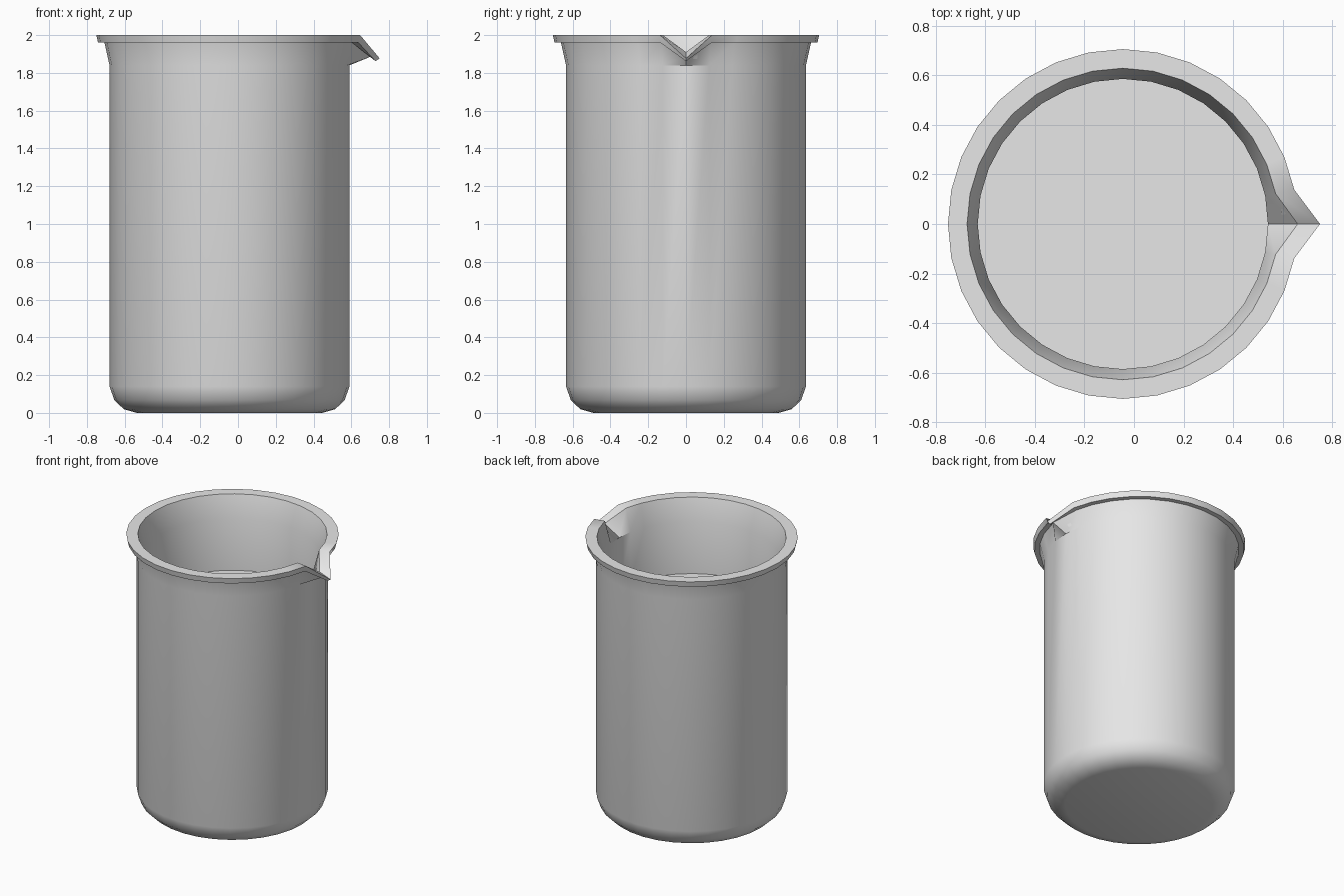
import bpy
import bmesh
from math import sin, cos, pi, radians

cube = bpy.data.objects.get("Cube")
if cube:
    bpy.data.objects.remove(cube)

SIDES = 32
CENTRE_X = -0.045

# Single pale grey material
grey = bpy.data.materials.new("pale_grey")
grey.use_nodes = True
colour = (0.8, 0.8, 0.8, 1)
grey.diffuse_color = colour
grey.node_tree.nodes["Principled BSDF"].inputs["Base Color"].default_value = colour

# Profile (radius, height) from the underside, over the lip, down to the inner floor.
# A third entry gives the pulled-out spout position (x, z) on that ring.
profile = [
    (0.49, 0.0, None),
    (0.56, 0.02, None),
    (0.61, 0.068, None),
    (0.635, 0.14, None),
    (0.635, 1.84, None),
    (0.662, 1.96, (0.70, 1.885)),
    (0.696, 1.96, (0.728, 1.862)),
    (0.705, 2.0, (0.75, 1.877)),
    (0.628, 2.0, (0.66, 1.91)),
    (0.585, 1.84, None),
    (0.585, 1.46, None),
]

# Lathe the beaker body with its lip and spout
bm = bmesh.new()
rings = []
for radius, height, spout in profile:
    ring = []
    for i in range(SIDES):
        a = 2 * pi * i / SIDES
        co = (CENTRE_X + radius * cos(a), radius * sin(a), height)
        if i == 0 and spout:
            co = (spout[0], 0, spout[1])
        ring.append(bm.verts.new(co))
    rings.append(ring)

for low, high in zip(rings, rings[1:]):
    for i in range(SIDES):
        j = (i + 1) % SIDES
        bm.faces.new((low[i], low[j], high[j], high[i]))

# Close the underside and the inner floor
bm.faces.new(rings[0][::-1])
bm.faces.new(rings[-1])
bmesh.ops.recalc_face_normals(bm, faces=bm.faces)

mesh = bpy.data.meshes.new("beaker")
bm.to_mesh(mesh)
bm.free()
mesh.materials.append(grey)
beaker = bpy.data.objects.new("beaker", mesh)
bpy.context.collection.objects.link(beaker)

# Smooth the walls while keeping the lip and floor edges sharp
bpy.ops.object.select_all(action="DESELECT")
beaker.select_set(True)
bpy.context.view_layer.objects.active = beaker
bpy.ops.object.shade_smooth_by_angle(angle=radians(35))
